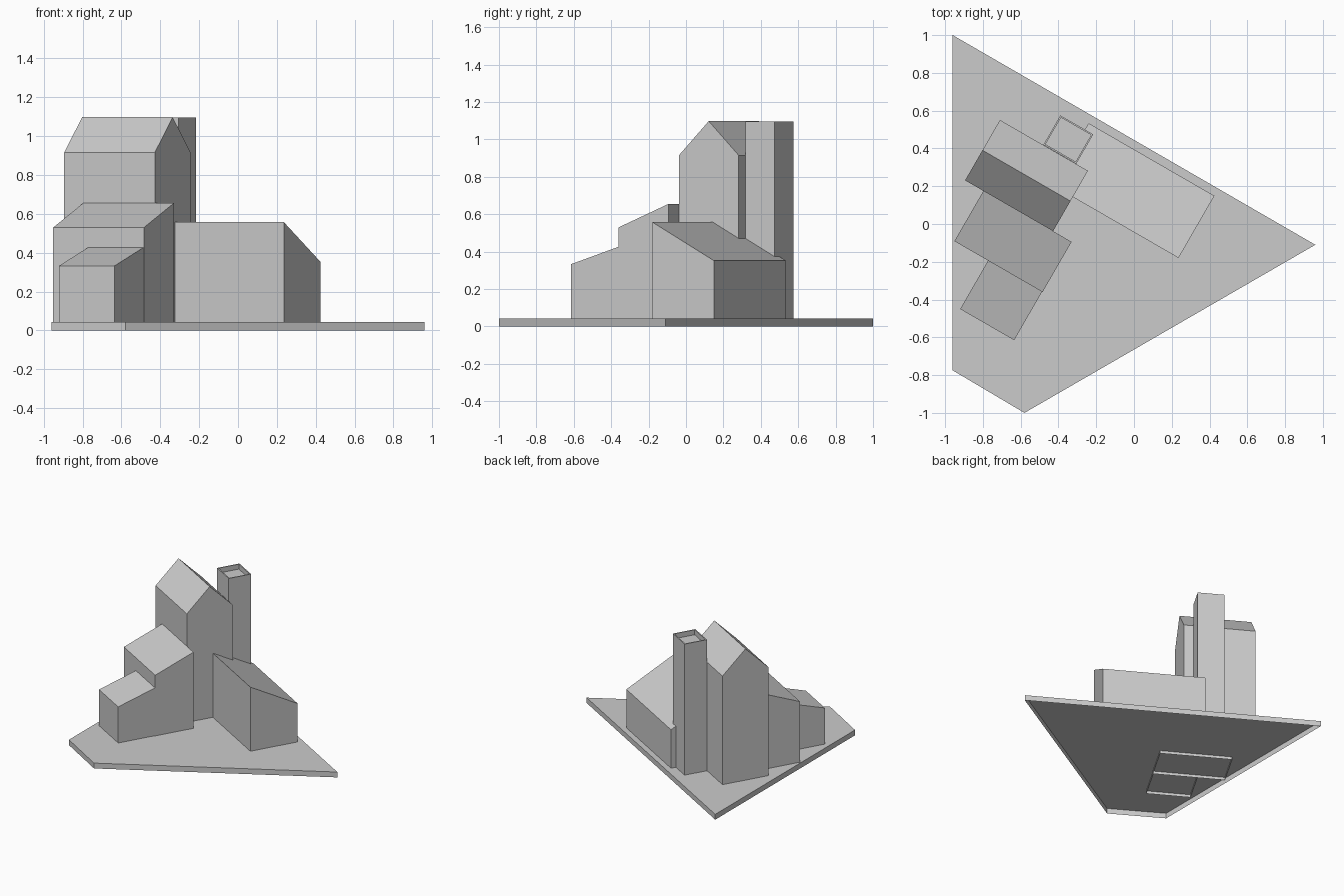
import bpy, bmesh, math
from mathutils import Matrix

if "Cube" in bpy.data.objects:
    bpy.data.objects.remove(bpy.data.objects["Cube"])

TURN = Matrix.Rotation(math.radians(-30), 4, 'Z')  # buildings sit turned on the plate
FLOOR = 0.043


def finish(bm, name, turned=True):
    bmesh.ops.recalc_face_normals(bm, faces=bm.faces)
    me = bpy.data.meshes.new(name)
    bm.to_mesh(me)
    bm.free()
    if turned:
        me.transform(TURN)
    ob = bpy.data.objects.new(name, me)
    bpy.context.collection.objects.link(ob)
    return ob


def house(name, u0, u1, profile):
    """Extrude a (v, z) wall and roof profile along u; the bottom stays open."""
    bm = bmesh.new()
    a = [bm.verts.new((u0, v, z)) for v, z in profile]
    b = [bm.verts.new((u1, v, z)) for v, z in profile]
    bm.faces.new(a)
    bm.faces.new(b[::-1])
    for i in range(len(profile) - 1):
        bm.faces.new((a[i], b[i], b[i + 1], a[i + 1]))
    return finish(bm, name)


# Base plate: open-bottomed slab
bm = bmesh.new()
outline = [(-0.96, 1.0), (-0.96, -0.775), (-0.58, -1.0), (0.96, -0.11)]
top = [bm.verts.new((x, y, FLOOR)) for x, y in outline]
low = [bm.verts.new((x, y, 0)) for x, y in outline]
bm.faces.new(top)
for i in range(4):
    j = (i + 1) % 4
    bm.faces.new((top[i], low[i], low[j], top[j]))
finish(bm, "base_plate", turned=False)

# Gabled tower
house("main_tower", -0.890, -0.352,
      [(-0.247, FLOOR), (-0.247, 0.915), (-0.063, 1.098), (0.122, 0.915), (0.122, FLOOR)])

# Stepped lean-to blocks, walls reaching just under the plate top
house("middle_block", -0.778, -0.239,
      [(-0.554, 0.02), (-0.554, 0.53), (-0.247, 0.655), (-0.247, 0.02)])
house("small_block", -0.572, -0.242,
      [(-0.850, 0.02), (-0.850, 0.333), (-0.554, 0.427), (-0.554, 0.02)])

# Side wing with a roof falling to the back
house("side_wing", -0.475, 0.294,
      [(-0.038, FLOOR), (-0.038, 0.558), (0.342, 0.352), (0.342, FLOOR)])

# Chimney with a sunken top
chimney = house("chimney", -0.625, -0.424,
                [(0.123, FLOOR), (0.123, 1.096), (0.303, 1.096), (0.303, FLOOR)])
bm = bmesh.new()
bm.from_mesh(chimney.data)
cap = max(bm.faces, key=lambda f: f.calc_center_median().z)
bmesh.ops.inset_region(bm, faces=[cap], thickness=0.012)
inner = bmesh.ops.extrude_discrete_faces(bm, faces=[cap])["faces"][0]
bmesh.ops.translate(bm, verts=inner.verts, vec=(0, 0, -0.04))
bm.to_mesh(chimney.data)
bm.free()
